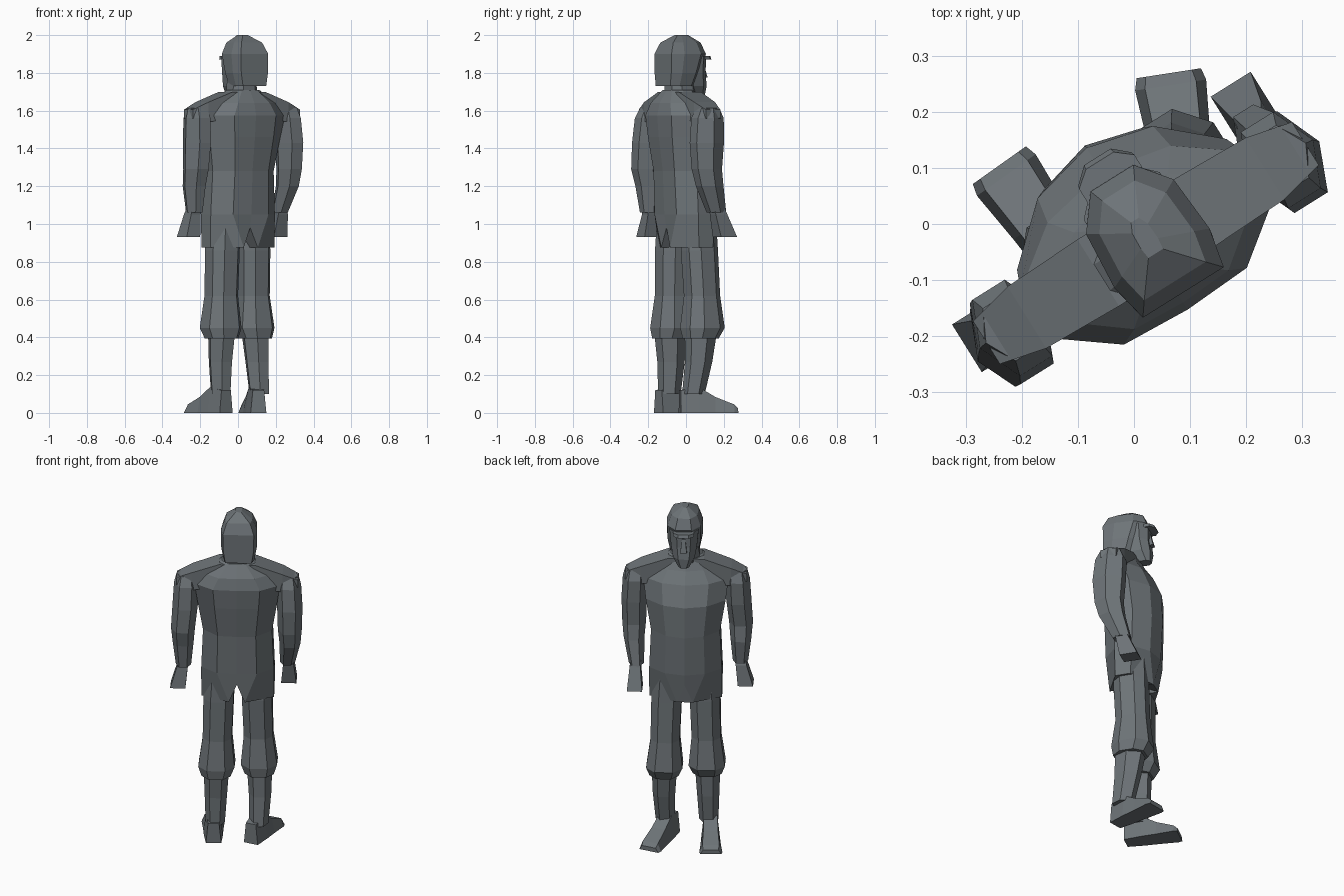
import bpy, bmesh, math
from mathutils import Vector, Matrix

# The whole figure is modelled facing +y, then turned about z
TURN = Matrix.Rotation(math.radians(32), 4, 'Z')
grey = bpy.data.materials.new("slate grey")
grey.diffuse_color = (0.155, 0.175, 0.188, 1)

HEX = [(1, 0), (.5, 1), (-.5, 1), (-1, 0), (-.5, -1), (.5, -1)]
OCT = [(1, -.45), (1, .45), (.5, 1), (-.5, 1), (-1, .45), (-1, -.45), (-.5, -1), (.5, -1)]
HEAD = [(1, -.4), (.92, .5), (.45, 1), (-.45, 1), (-.92, .5), (-1, -.4), (-.85, -1), (.85, -1)]
BOX = [(1, 1), (-1, 1), (-1, -1), (1, -1)]
COAT = [(1, -.4), (1, .28), (.55, .82), (0, 1), (-.55, .82), (-1, .28),
        (-1, -.4), (-.55, -.95), (0, -1), (.55, -.95)]


def skin(name, rings):
    """Bridge equal-sized rings of points and cap both ends."""
    bm = bmesh.new()
    vs = [[bm.verts.new(p) for p in r] for r in rings]
    n = len(vs[0])
    for a, b in zip(vs, vs[1:]):
        for i in range(n):
            j = (i + 1) % n
            bm.faces.new((a[i], a[j], b[j], b[i]))
    bm.faces.new(vs[0][::-1])
    bm.faces.new(vs[-1])
    bmesh.ops.triangulate(bm, faces=[f for f in bm.faces if len(f.verts) > 4])
    bmesh.ops.recalc_face_normals(bm, faces=bm.faces)
    bm.transform(TURN)
    me = bpy.data.meshes.new(name)
    bm.to_mesh(me)
    bm.free()
    me.materials.append(grey)
    ob = bpy.data.objects.new(name, me)
    bpy.context.collection.objects.link(ob)
    return ob


def rings_of(profile, stations):
    """Stations are (x, y, z, half width, half depth)."""
    return [[(x + px * w, y + py * d, z) for px, py in profile] for x, y, z, w, d in stations]


def loft(name, profile, stations):
    return skin(name, rings_of(profile, stations))


# Coat with a slit at the middle of the hem, front and back
coat = rings_of(COAT, [
    (0, .008, .875, .2, .13), (0, .01, 1.05, .2, .145), (0, .01, 1.28, .19, .155),
    (0, -.005, 1.46, .22, .165), (0, -.035, 1.575, .235, .145),
    (0, -.05, 1.64, .18, .115), (0, -.045, 1.71, .085, .075)])
for i, (x, y, z) in enumerate(coat[0]):
    if i in (3, 8):
        coat[0][i] = (x, y, .98)
    elif i in (2, 4, 7, 9):
        coat[0][i] = (x * .4, y * 1.1, z)
skin("coat", coat)
loft("neck", OCT, [(0, -.04, 1.65, .08, .075), (0, -.035, 1.76, .07, .075)])

# Sloping shoulder yoke from arm to arm
skin("shoulder_yoke", [[(x, -.04 + d, hi), (x, -.04 - d, hi), (x, -.04 - d, lo), (x, -.04 + d, lo)]
                       for x, d, hi, lo in ((-.335, .045, 1.605, 1.56), (-.25, .065, 1.645, 1.54),
                                            (-.1, .07, 1.7, 1.56), (.1, .07, 1.7, 1.56),
                                            (.25, .065, 1.645, 1.54), (.335, .045, 1.605, 1.56))])

# Head: back covering with crown, face and cap visor
loft("head_covering", HEAD, [
    (.01, -.065, 1.73, .085, .085), (.01, -.05, 1.80, .098, .1),
    (.01, -.03, 1.90, .1, .12), (.008, -.03, 1.96, .076, .095), (.005, -.03, 2.0, .018, .035)])
loft("face", OCT, [
    (.008, .065, 1.675, .03, .036), (.008, .035, 1.73, .06, .07),
    (.008, .025, 1.80, .072, .07), (.008, .02, 1.89, .08, .075)])
loft("nose", BOX, [(.008, .095, 1.775, .018, .024), (.008, .085, 1.85, .009, .014)])
loft("visor", OCT, [(.008, .09, 1.872, .056, .046), (.008, .085, 1.89, .058, .043)])

# Arms: shoulder, elbow, cuff; then hand. Each side hangs a little differently
for side, s, elbow, wrist, hand in (
        ("right", 1, (.288, -.05), (.272, .02), (.278, .07)),
        ("left", -1, (-.3, -.06), (-.298, -.04), (-.328, -.03))):
    loft(side + "_arm", HEX, [
        (s * .28, -.04, 1.615, .056, .055), (s * .282, -.042, 1.56, .068, .08),
        (s * .288, -.05, 1.43, .07, .085), (elbow[0], elbow[1], 1.29, .066, .074),
        (elbow[0], elbow[1] + .018, 1.20, .058, .068), (wrist[0], wrist[1], 1.06, .042, .048)])
    loft(side + "_hand", BOX, [
        (wrist[0], wrist[1], 1.09, .026, .03), (wrist[0] + s * .006, wrist[1] + .01, 1.05, .03, .036),
        (hand[0], hand[1], .93, .042, .05)])

# Legs: baggy trouser, shin and foot
for side, s, knee_y, heel, toe in (
        ("right", 1, .03, (.075, -.085), (.195, .195)),
        ("left", -1, -.012, (-.13, -.09), (-.148, .216))):
    hip_y = .018 if s > 0 else -.012
    loft(side + "_trouser", OCT, [
        (s * .098, hip_y, 1.0, .08, .085), (s * .105, hip_y, .86, .083, .09),
        (s * .112, knee_y, .62, .08, .088), (s * .116, knee_y, .45, .1, .108),
        (s * .118, knee_y - .012, .395, .08, .088)])
    ankle = -.118 if s < 0 else .11
    loft(side + "_shin", HEX, [
        (s * .118, knee_y - .012, .42, .07, .078), (s * .121, knee_y * .5 - .012, .27, .062, .066),
        (s * .006 + ankle, -.026, .1, .053, .054)])
    # Foot stations along heel-to-toe: (fraction, half width, height)
    h, t = Vector((*heel, 0)), Vector((*toe, 0))
    across = Vector((t.y - h.y, h.x - t.x, 0)).normalized()
    rings = []
    for k, w, top in ((0, .042, .12), (.32, .052, .135), (.6, .056, .085), (.93, .064, .045), (1, .058, .025)):
        c = h.lerp(t, k)
        up = Vector((0, 0, top))
        rings.append([c - across * w, c + across * w,
                      c + across * w * .72 + up, c - across * w * .72 + up])
    skin(side + "_foot", rings)
